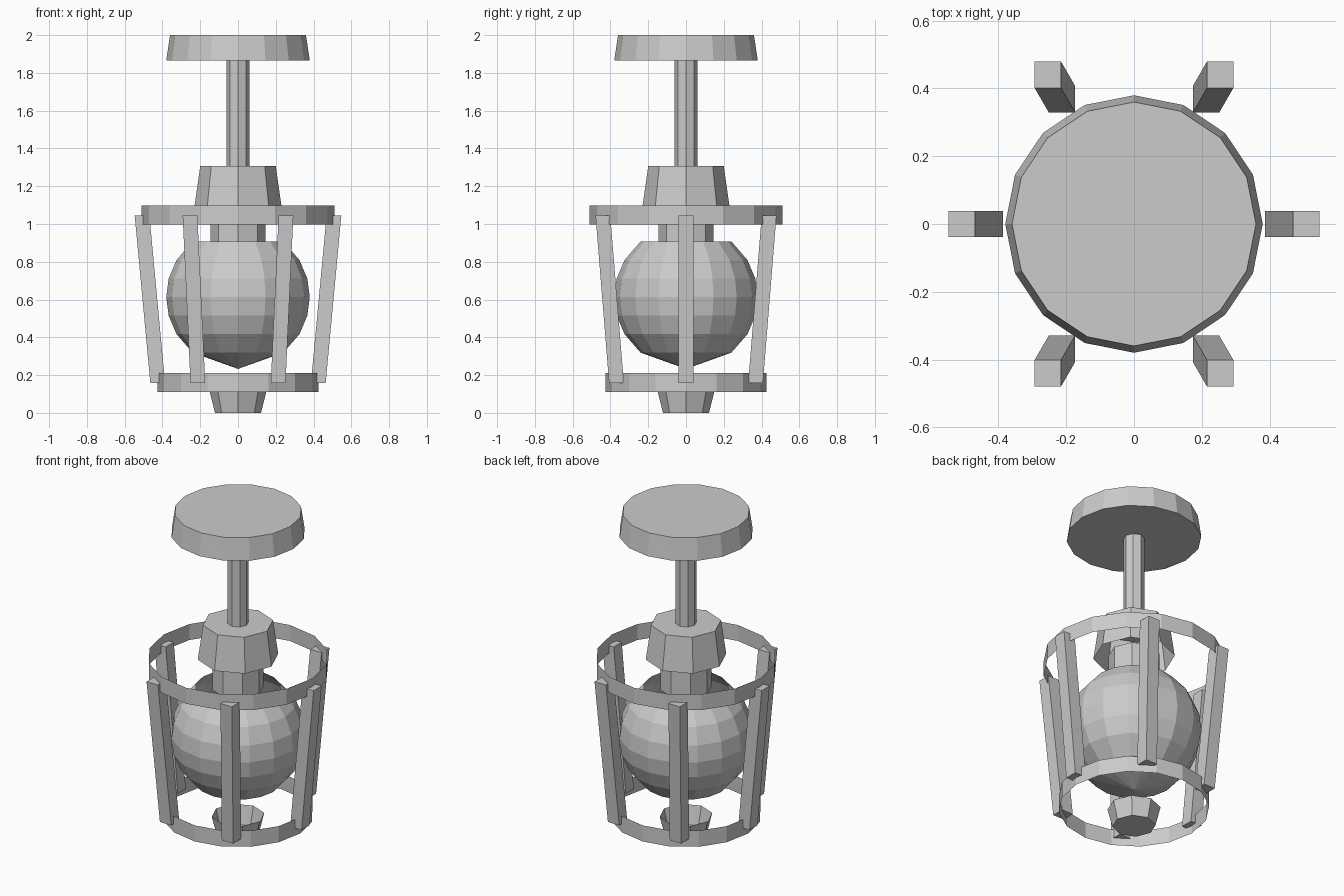
import bpy, bmesh
from math import cos, sin, pi, sqrt

cube = bpy.data.objects.get("Cube")
if cube:
    bpy.data.objects.remove(cube, do_unlink=True)

grey = bpy.data.materials.new("plain_grey")
grey.use_nodes = True
grey.diffuse_color = (0.6, 0.6, 0.6, 1)
grey.node_tree.nodes["Principled BSDF"].inputs["Base Color"].default_value = grey.diffuse_color


def finish(name, bm, solid=True):
    if solid:
        bmesh.ops.recalc_face_normals(bm, faces=bm.faces)
    mesh = bpy.data.meshes.new(name)
    bm.to_mesh(mesh)
    bm.free()
    mesh.materials.append(grey)
    obj = bpy.data.objects.new(name, mesh)
    bpy.context.collection.objects.link(obj)
    return obj


def lathe(name, profile, sides, cap_bottom=False, cap_top=False):
    """Turn (radius, z) points, listed bottom to top, about the z axis."""
    bm = bmesh.new()
    rings = []
    for r, z in profile:
        if r == 0:
            rings.append([bm.verts.new((0, 0, z))] * sides)
        else:
            rings.append([bm.verts.new((r * cos(2 * pi * i / sides), r * sin(2 * pi * i / sides), z))
                          for i in range(sides)])
    for low, high in zip(rings, rings[1:]):
        for i in range(sides):
            j = (i + 1) % sides
            corners = [low[i], low[j], high[j], high[i]]
            bm.faces.new(list(dict.fromkeys(corners)))
    if cap_bottom:
        bm.faces.new(rings[0][::-1])
    if cap_top:
        bm.faces.new(rings[-1])
    return finish(name, bm, solid=False)


# Ceiling mount, rod and lamp holder
lathe("ceiling_mount", [(0.38, 1.865), (0.36, 2.0)], 16, True, True)
lathe("hanging_rod", [(0.06, 1.3), (0.06, 1.87)], 8)
lathe("holder_cap", [(0.23, 1.095), (0.2, 1.307)], 8, cap_top=True)
lathe("holder_neck", [(0.145, 0.9), (0.145, 1.11)], 8)

# Globe: evenly spaced bands, pointed below and open above
R, MID, STEP = 0.38, 0.613, 0.098
bands = [(sqrt(R * R - (k * STEP) ** 2), MID + k * STEP) for k in range(-3, 4)]
lathe("glass_globe", [(0, MID - R)] + bands, 16)

# Cage hoops are thin open bands
lathe("upper_hoop", [(0.51, 0.998), (0.51, 1.097)], 16)
lathe("lower_hoop", [(0.425, 0.11), (0.425, 0.21)], 16)

# Bottom cup
lathe("bottom_cup", [(0.122, 0), (0.15, 0.113)], 8, cap_bottom=True)

# Six slanted cage bars with square ends
HALF = 0.039
for n in range(6):
    a = n * pi / 3
    bm = bmesh.new()
    bmesh.ops.create_cube(bm, size=2)
    for v in bm.verts:
        r, z = (0.508, 1.045) if v.co.z > 0 else (0.425, 0.157)
        v.co = (r * cos(a) + HALF * v.co.x, r * sin(a) + HALF * v.co.y, z)
    finish(f"cage_bar_{n + 1}", bm)
